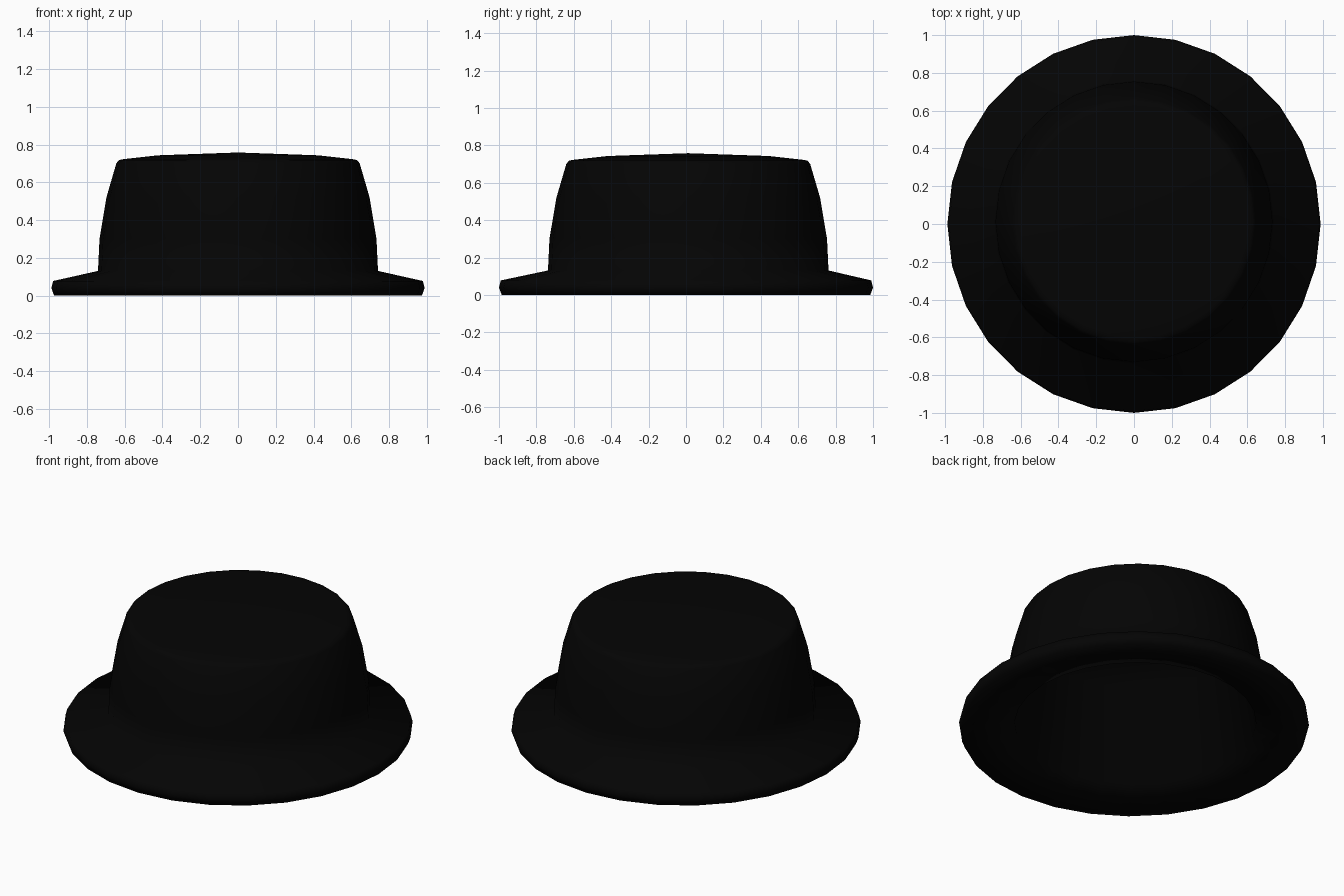
import bpy, bmesh, math

if "Cube" in bpy.data.objects:
    bpy.data.objects.remove(bpy.data.objects["Cube"])

SIDES = 28

felt = bpy.data.materials.new("black felt")
felt.diffuse_color = (0.0012, 0.0012, 0.0012, 1)
felt.use_nodes = True
felt.node_tree.nodes["Principled BSDF"].inputs["Base Color"].default_value = felt.diffuse_color


def lathe(name, profile, scale_x=1.0):
    """Spin (radius, z, y shift) points around z; radius 0 makes a pole."""
    bm = bmesh.new()
    rings = []
    for r, z, dy in profile:
        n = SIDES if r > 0 else 1
        rings.append([bm.verts.new((r * math.cos(2 * math.pi * i / SIDES) * scale_x,
                                    r * math.sin(2 * math.pi * i / SIDES) + dy, z))
                      for i in range(n)])
    for a, b in zip(rings, rings[1:]):
        for i in range(SIDES):
            j = (i + 1) % SIDES
            quad = [a[i % len(a)], a[j % len(a)], b[j % len(b)], b[i % len(b)]]
            bm.faces.new(list(dict.fromkeys(quad)))
    bmesh.ops.recalc_face_normals(bm, faces=bm.faces)
    for f in bm.faces:
        f.smooth = True
    mesh = bpy.data.meshes.new(name)
    bm.to_mesh(mesh)
    bm.free()
    mesh.materials.append(felt)
    obj = bpy.data.objects.new(name, mesh)
    bpy.context.collection.objects.link(obj)
    return obj


# Outside of the crown: domed top, rounded edge, tapered wall
crown = [(0, 0.758), (0.43, 0.743), (0.612, 0.723), (0.638, 0.718), (0.652, 0.70),
         (0.705, 0.52), (0.742, 0.30), (0.75, 0.131)]
# Brim: sloping top, rounded rim
brim = [(0.99, 0.078), (1.0, 0.04), (0.985, 0.0)]
# Hollow inside: brim underside, straight inner wall and inner top
inside = [(0.69, 0.04), (0.60, 0.62), (0, 0.64)]

lathe("hat", [(r, z, 0.012) for r, z in crown]
      + [(r, z, 0.0) for r, z in brim]
      + [(r, z, 0.012) for r, z in inside], scale_x=0.988)
